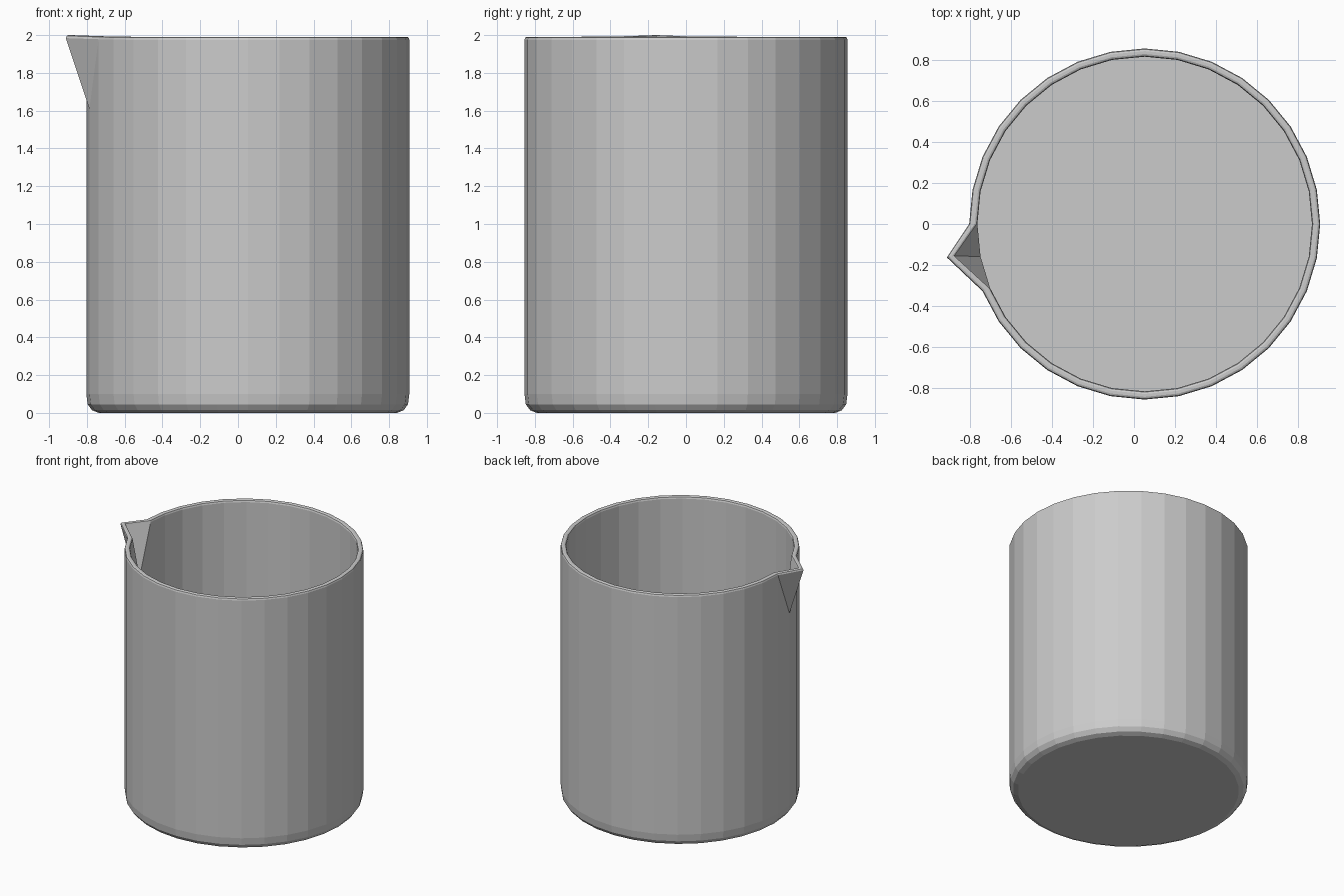
import bpy, bmesh, math

if "Cube" in bpy.data.objects:
    bpy.data.objects.remove(bpy.data.objects["Cube"])

N = 32            # sides
CX = 0.052        # axis position, offset so the spout fits the bounds
SPOUT = 17        # column pulled out into the pouring lip

# (radius, height) from outer base, up the wall, over the rim, down to the floor
profile = [(0.79, 0.0), (0.825, 0.014), (0.848, 0.045), (0.855, 0.10),
           (0.855, 1.61), (0.855, 1.975), (0.851, 1.987), (0.842, 1.991),
           (0.828, 1.991), (0.819, 1.987), (0.815, 1.975),
           (0.815, 1.61), (0.815, 0.045)]
RIM = range(5, 11)
LIFT = {0: 0.009, 1: 0.003, 2: 0.001}

bm = bmesh.new()
rings = []
for j, (r, z) in enumerate(profile):
    ring = []
    for i in range(N):
        a = 2 * math.pi * i / N
        x, y, h = CX + r * math.cos(a), r * math.sin(a), z
        # Pouring lip
        if j in RIM:
            h += LIFT.get(abs(i - SPOUT), 0)
            if i == SPOUT:
                x -= 0.125
                y += 0.004
        ring.append(bm.verts.new((x, y, h)))
    rings.append(ring)

# Walls; quads beside the spout are split so the lip folds to a point
for j in range(len(rings) - 1):
    lo, hi = rings[j], rings[j + 1]
    for i in range(N):
        k = (i + 1) % N
        a, b, c, d = lo[i], lo[k], hi[k], hi[i]
        if j in (4, 10) and SPOUT in (i, k):
            if (j == 4) == (i == SPOUT):
                tris = [(a, b, c), (a, c, d)]
            else:
                tris = [(a, b, d), (b, c, d)]
            for t in tris:
                bm.faces.new(t)
        else:
            bm.faces.new((a, b, c, d))

# Underside and inner floor
bm.faces.new(rings[0][::-1])
bm.faces.new(rings[-1])
bmesh.ops.recalc_face_normals(bm, faces=bm.faces)

mesh = bpy.data.meshes.new("beaker")
bm.to_mesh(mesh)
bm.free()
bpy.context.collection.objects.link(bpy.data.objects.new("beaker", mesh))
